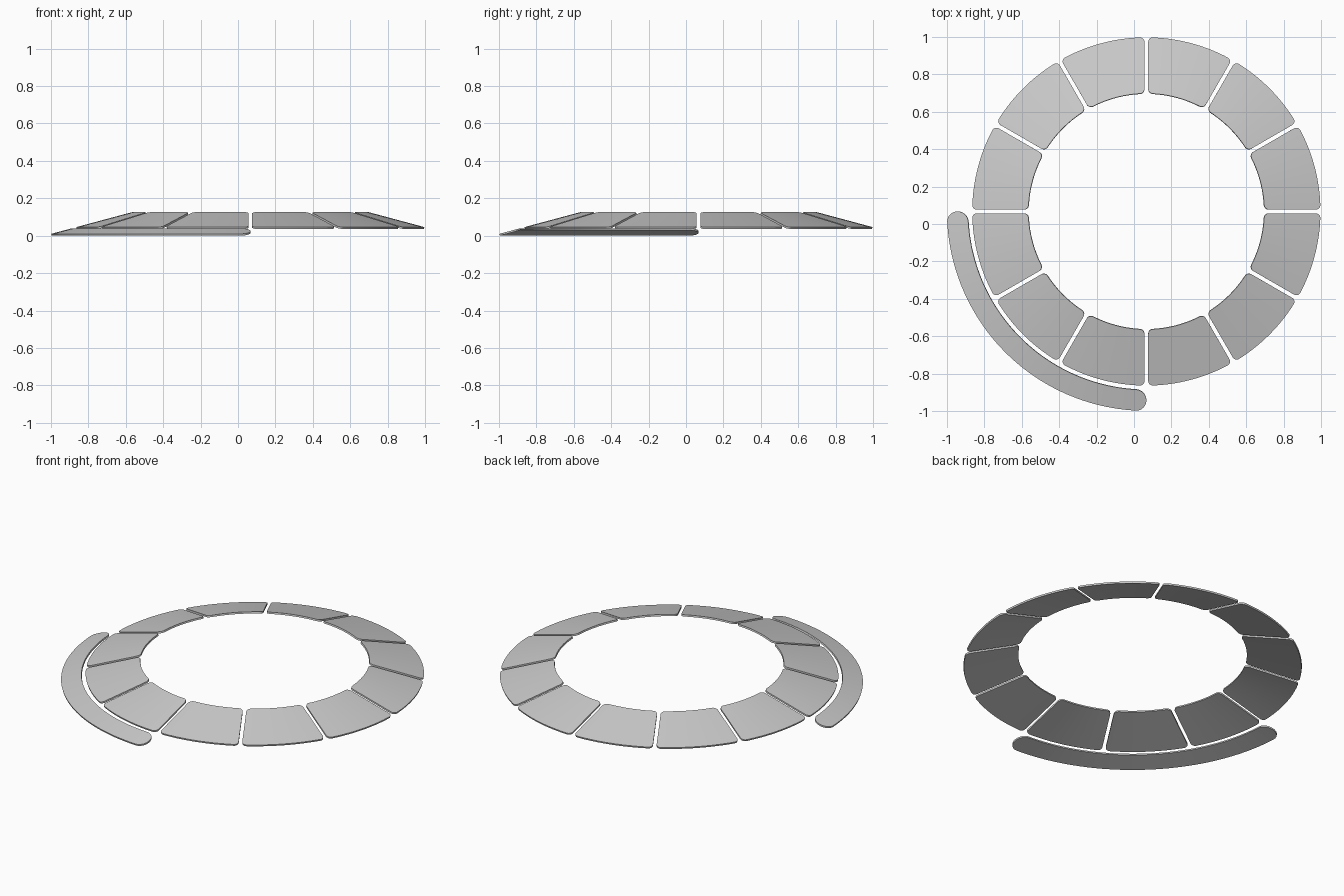
import bpy, bmesh, math

if "Cube" in bpy.data.objects:
    bpy.data.objects.remove(bpy.data.objects["Cube"])

CX, CY = 0.066, 0.067          # shared centre of the rings
R_MAX = 1.066                  # outer radius of the thin arc (touches the ground)
SLOPE = math.radians(15)       # cone slope of the whole surface
THICK = 0.010


def cone_point(r, a, depth):
    """Point on the shallow cone, pushed 'depth' along its inward normal."""
    z = THICK * math.cos(SLOPE) + (R_MAX - r) * math.tan(SLOPE) - depth * math.cos(SLOPE)
    rr = r - depth * math.sin(SLOPE)
    return (CX + rr * math.cos(a), CY + rr * math.sin(a), z)


def arc_plate(name, r_in, r_out, mid, span, gap, corner, steps, corner_steps=8):
    """Rounded-corner annular plate lying on the cone."""
    def half(r):
        return span / 2 - math.asin(gap / r)

    # columns: (inner radius, inner angle, outer radius, outer angle) on one end
    end = []
    for i in range(corner_steps + 1):
        t = math.pi / 2 * i / corner_steps
        d = corner * (1 - math.cos(t))
        cut = corner * (1 - math.sin(t))
        ri, ro = r_in + cut, r_out - cut
        end.append((ri, half(ri) - d / ri, ro, half(ro) - d / ro))
    ri, ai, ro, ao = end[-1]
    cols = [(a, -b, c, -d) for a, b, c, d in end]
    for i in range(1, steps):
        s = 2 * i / steps - 1
        cols.append((ri, s * ai, ro, s * ao))
    cols += end[::-1]

    bm = bmesh.new()
    rows = []
    for a, b, c, d in cols:
        rows.append([bm.verts.new(cone_point(r, mid + ang, dep))
                     for r, ang, dep in ((a, b, 0), (c, d, 0), (c, d, THICK), (a, b, THICK))])
    # sleeve around the section, then the two flat ends
    for p, q in zip(rows, rows[1:]):
        for k in range(4):
            n = (k + 1) % 4
            bm.faces.new((p[k], p[n], q[n], q[k]))
    bm.faces.new(rows[0][::-1])
    bm.faces.new(rows[-1])
    bmesh.ops.remove_doubles(bm, verts=bm.verts[:], dist=1e-5)
    bmesh.ops.recalc_face_normals(bm, faces=bm.faces[:])
    mesh = bpy.data.meshes.new(name)
    bm.to_mesh(mesh)
    bm.free()
    ob = bpy.data.objects.new(name, mesh)
    bpy.context.collection.objects.link(ob)
    bpy.ops.object.select_all(action='DESELECT')
    ob.select_set(True)
    bpy.context.view_layer.objects.active = ob
    bpy.ops.object.shade_smooth_by_angle(angle=math.radians(35))
    return ob


# ring of twelve panels
for i in range(12):
    arc_plate(f"ring_panel_{i + 1:02d}", 0.631, 0.931, math.radians(15 + 30 * i),
              math.radians(30), 0.010, 0.025, 16)

# thin outer quarter arc with round ends
arc_plate("outer_arc", 0.954, R_MAX, math.radians(225), math.radians(90),
          0.0, 0.056, 48, 12)
